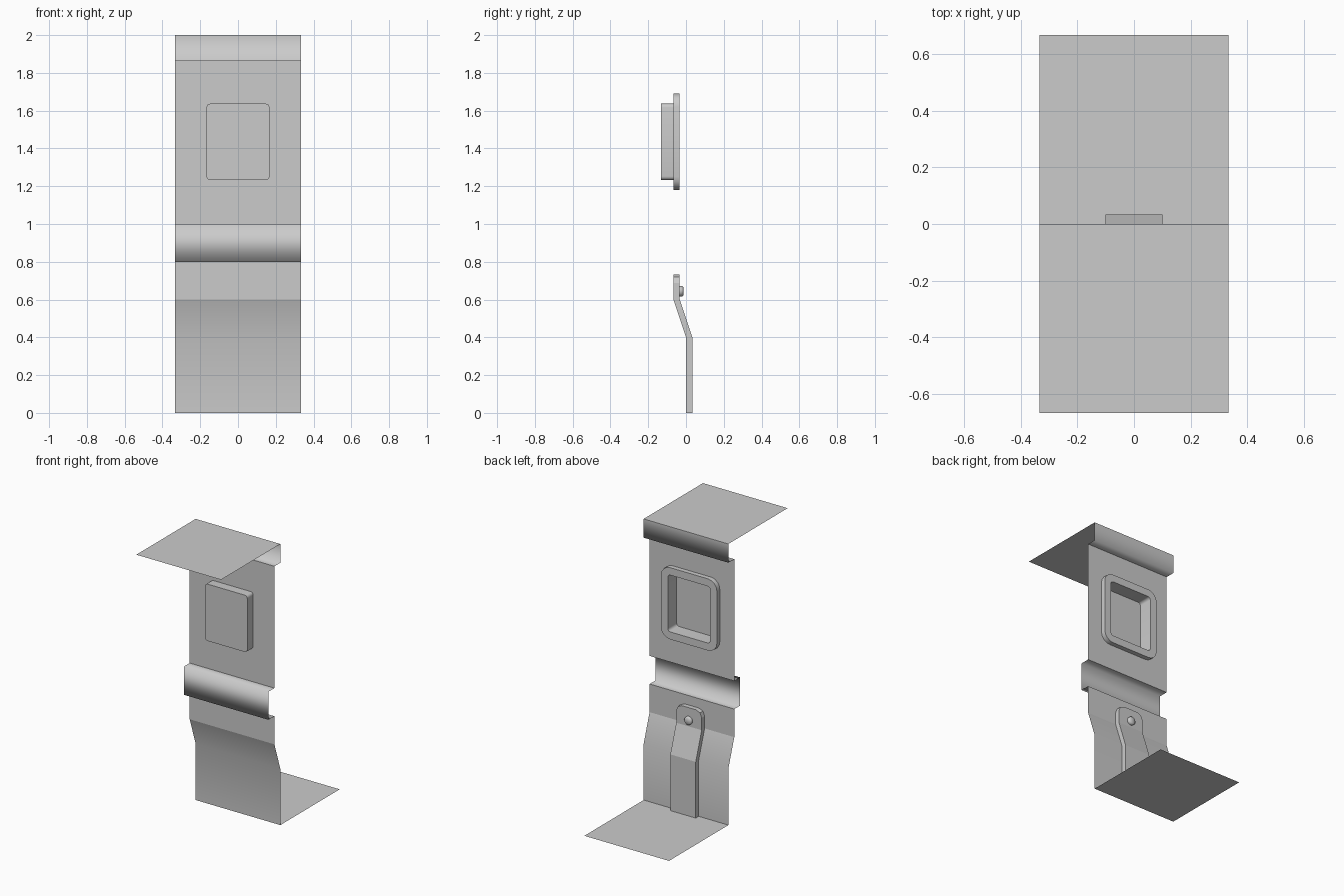
import bpy, bmesh, math

if "Cube" in bpy.data.objects:
    bpy.data.objects.remove(bpy.data.objects["Cube"])

W = 1 / 3            # half width of the sheet
Y1 = 1 / 15          # basic step depth of the folds
ZC = 1.435           # window centre height


def finish(bm, name, angle=None):
    """Turn a bmesh into an object, smooth with edges above angle kept sharp."""
    for f in bm.faces:
        f.smooth = True
    if angle is not None:
        for e in bm.edges:
            if len(e.link_faces) == 2:
                e.smooth = e.calc_face_angle(0) < math.radians(angle)
    me = bpy.data.meshes.new(name)
    bm.to_mesh(me)
    bm.free()
    ob = bpy.data.objects.new(name, me)
    bpy.context.collection.objects.link(ob)
    return ob


def rounded_rect(bm, hx, hz, r, y, segs=4):
    """Ring of vertices around the window centre."""
    ring = []
    for i, (sx, sz) in enumerate([(1, 1), (-1, 1), (-1, -1), (1, -1)]):
        for k in range(segs + 1):
            a = math.pi / 2 * (i + k / segs)
            ring.append(bm.verts.new((sx * (hx - r) + r * math.cos(a), y,
                                      ZC + sz * (hz - r) + r * math.sin(a))))
    return ring


def bridge(bm, a, b):
    for i in range(len(a)):
        j = (i + 1) % len(a)
        bm.faces.new((a[i], a[j], b[j], b[i]))


# Folded sheet: side profile (y, z), and whether the fold stays crisp
profile = [(2 / 3, 0, 1), (0, 0, 1), (0, .4, 0), (-Y1, .6, 1), (-Y1, .8, 1),
           (-2 * Y1, .8, 0), (-2 * Y1, 1, 0), (-Y1, 1, 1),
           (-Y1, 2 - 2 * Y1, 1), (0, 2 - 2 * Y1, 0), (0, 2, 1), (-2 / 3, 2, 1)]
bm = bmesh.new()
rows = [[bm.verts.new((x, y, z)) for x in (-W, W)] for y, z, _ in profile]
edges = [bm.edges.new(r) for r in rows]
for i, (a, b) in enumerate(zip(rows, rows[1:])):
    if i != 7:
        bm.faces.new((a[0], a[1], b[1], b[0]))
# main panel with the window opening
hole = rounded_rect(bm, 1 / 6, .202, .02, -Y1)
loop = [bm.edges.new((hole[i - 1], hole[i])) for i in range(len(hole))]
sides = [bm.edges.new((rows[7][k], rows[8][k])) for k in (0, 1)]
bmesh.ops.triangle_fill(bm, use_beauty=True, use_dissolve=False,
                        edges=loop + sides + edges[7:9], normal=(0, -1, 0))
for e, p in zip(edges, profile):
    e.smooth = not p[2]
finish(bm, "folded_sheet")

# Window pocket: front plate, deep walls and raised rim on the back
bm = bmesh.new()
rings = [rounded_rect(bm, 1 / 6, .202, .02, -2 * Y1),
         rounded_rect(bm, 1 / 6, .202, .02, -Y1 / 2),
         rounded_rect(bm, .22, .255, .07, -Y1 / 2),
         rounded_rect(bm, .22, .255, .07, -Y1)]
bm.faces.new(rings[0])
for a, b in zip(rings, rings[1:]):
    bridge(bm, a, b)
bmesh.ops.recalc_face_normals(bm, faces=bm.faces)
finish(bm, "window_pocket", 40)

# Bent strap on the back, following the lower sheet
bm = bmesh.new()
T = Y1 / 2
srows = [[bm.verts.new((x, y + T, z)) for x in (.1, -.1)]
         for y, z in ((0, 0), (0, .4), (-Y1, .6))]
for a, b in zip(srows, srows[1:]):
    bm.faces.new((a[0], a[1], b[1], b[0]))
r, top = .045, .733
arc = [(.1 - r + r * math.cos(a), top - r + r * math.sin(a))
       for a in (0, math.pi / 4, math.pi / 2)]
cap = [bm.verts.new((x, T - Y1, z))
       for x, z in [(-x, z) for x, z in arc] + arc[::-1]]
bm.faces.new([srows[2][0], srows[2][1]] + cap)
rim = [e for e in bm.edges if e.is_boundary]
ext = bmesh.ops.extrude_edge_only(bm, edges=rim)["geom"]
bmesh.ops.translate(bm, vec=(0, -T, 0),
                    verts=[v for v in ext if isinstance(v, bmesh.types.BMVert)])
bmesh.ops.recalc_face_normals(bm, faces=bm.faces)
finish(bm, "back_strap", 15)

# Rivet head at the strap tip
bm = bmesh.new()
n = 16
rr = [[bm.verts.new((rad * math.cos(2 * math.pi * k / n), y,
                     .644 + rad * math.sin(2 * math.pi * k / n))) for k in range(n)]
      for rad, y in ((.029, -T), (.029, -.021), (.022, -.014))]
for a, b in zip(rr, rr[1:]):
    bridge(bm, a, b)
bm.faces.new(rr[2])
bmesh.ops.recalc_face_normals(bm, faces=bm.faces)
finish(bm, "rivet_head", 60)
